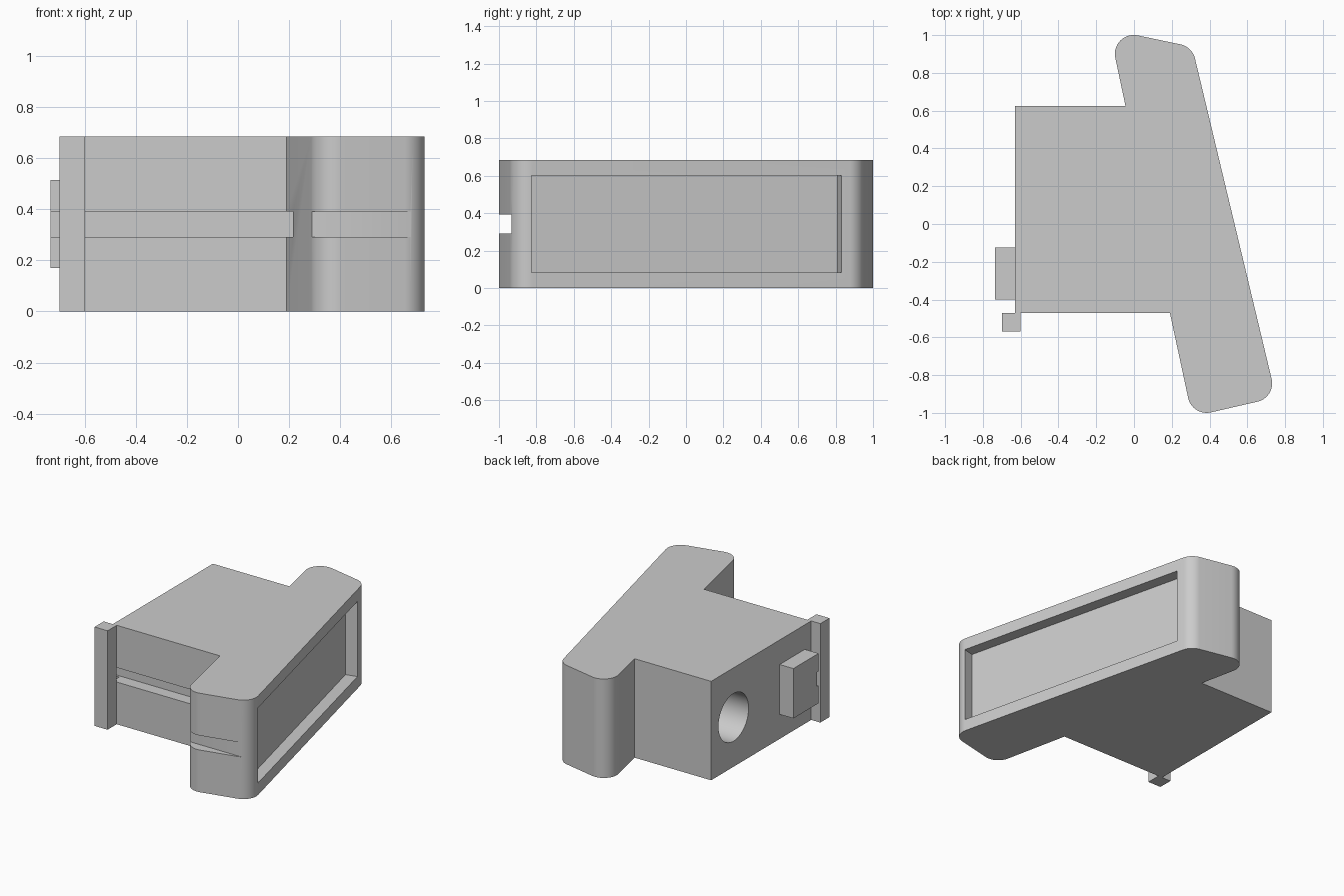
import bpy, bmesh, math
from mathutils import Vector, Matrix

default = bpy.data.objects.get("Cube")
if default:
    bpy.data.objects.remove(default, do_unlink=True)

HEIGHT = 0.685

# One plain grey material
grey = bpy.data.materials.new("plain grey")
grey.use_nodes = True
colour = (0.6, 0.6, 0.6, 1)
grey.diffuse_color = colour
grey.node_tree.nodes["Principled BSDF"].inputs["Base Color"].default_value = colour


def finish(name, bm):
    bmesh.ops.recalc_face_normals(bm, faces=bm.faces)
    mesh = bpy.data.meshes.new(name)
    bm.to_mesh(mesh)
    bm.free()
    mesh.materials.append(grey)
    obj = bpy.data.objects.new(name, mesh)
    bpy.context.collection.objects.link(obj)
    return obj


def box(name, x, y, z):
    """Box from (min, max) pairs."""
    bm = bmesh.new()
    bmesh.ops.create_cube(bm, size=1)
    for v in bm.verts:
        for axis, (low, high) in enumerate((x, y, z)):
            v.co[axis] = high if v.co[axis] > 0 else low
    return finish(name, bm)


def fillet(prev, corner, nxt, radius, steps=14):
    """Points of a round corner between two straight edges."""
    a, b = (prev - corner).normalized(), (nxt - corner).normalized()
    half = a.angle(b) / 2
    centre = corner + (a + b).normalized() * radius / math.sin(half)
    reach = radius / math.tan(half)
    start = (corner + a * reach - centre).normalized()
    end = (corner + b * reach - centre).normalized()
    return [centre + start.slerp(end, i / steps) * radius
            for i in range(steps + 1)]


def prism(name, outline, height):
    """Extrude an outline of (x, y, corner radius) upward."""
    pts = [Vector((x, y)) for x, y, r in outline]
    loop = []
    for i, (x, y, r) in enumerate(outline):
        if r:
            loop += fillet(pts[i - 1], pts[i], pts[(i + 1) % len(pts)], r)
        else:
            loop.append(pts[i])
    bm = bmesh.new()
    face = bm.faces.new([bm.verts.new((p.x, p.y, 0)) for p in loop])
    top = bmesh.ops.extrude_face_region(bm, geom=[face])
    verts = [g for g in top["geom"] if isinstance(g, bmesh.types.BMVert)]
    bmesh.ops.translate(bm, verts=verts, vec=(0, 0, height))
    # The extrusion may keep the starting face; make sure both ends are closed
    bmesh.ops.holes_fill(bm, edges=[e for e in bm.edges if e.is_boundary])
    return finish(name, bm)


def cut(target, cutter):
    """Subtract the cutter and remove it."""
    cutter.hide_render = True
    mod = target.modifiers.new("cut", 'BOOLEAN')
    mod.operation, mod.solver, mod.object = 'DIFFERENCE', 'EXACT', cutter
    bpy.context.view_layer.objects.active = target
    bpy.ops.object.modifier_apply(modifier=mod.name)
    bpy.data.objects.remove(cutter, do_unlink=True)


# Block body with the slanted, round-cornered head
housing = prism("housing", [
    (-0.63, 0.625, 0), (-0.63, -0.47, 0), (0.19, -0.47, 0),
    (0.308, -1.02, 0.1), (0.752, -0.918, 0.1),
    (0.308, 0.938, 0.1), (-0.131, 1.03, 0.1), (-0.045, 0.625, 0)], HEIGHT)

# Button and corner strip on the narrow end
button = box("side_button", (-0.735, -0.63), (-0.40, -0.125), (0.17, 0.515))
strip = box("corner_strip", (-0.70, -0.60), (-0.57, -0.47), (0, HEIGHT))

# Horizontal slot across the front, the button edge and the head's front end
slot = (0.292, 0.392)
cut(housing, box("body_slot", (-0.8, 0.215), (-0.6, -0.385), slot))
cut(button, box("button_slot", (-0.8, -0.5), (-0.6, -0.385), slot))
cut(housing, box("head_slot", (0.1, 0.9), (-1.1, -0.932), slot))

# Shallow rectangular recess in the slanted face
low, high = Vector((0.731, -0.825)), Vector((0.333, 0.83))
along = high - low
recess = box("recess", (-0.08, 0.1), (-along.length / 2, along.length / 2),
             (0.083, 0.603))
middle = (low + high) / 2
recess.data.transform(Matrix.Translation((middle.x, middle.y, 0))
                      @ Matrix.Rotation(math.atan2(-along.x, along.y), 4, 'Z'))
cut(housing, recess)

# Round socket in the narrow end
bm = bmesh.new()
bmesh.ops.create_cone(bm, cap_ends=True, segments=48, radius1=0.165,
                      radius2=0.165, depth=1.2,
                      matrix=Matrix.Translation((-0.63, 0.38, HEIGHT / 2))
                      @ Matrix.Rotation(math.pi / 2, 4, 'Y'))
cut(housing, finish("socket", bm))

# Smooth the curves, keep the edges sharp
bpy.ops.object.select_all(action='DESELECT')
for obj in (housing, button, strip):
    obj.select_set(True)
bpy.context.view_layer.objects.active = housing
bpy.ops.object.shade_smooth_by_angle(angle=math.radians(30))
